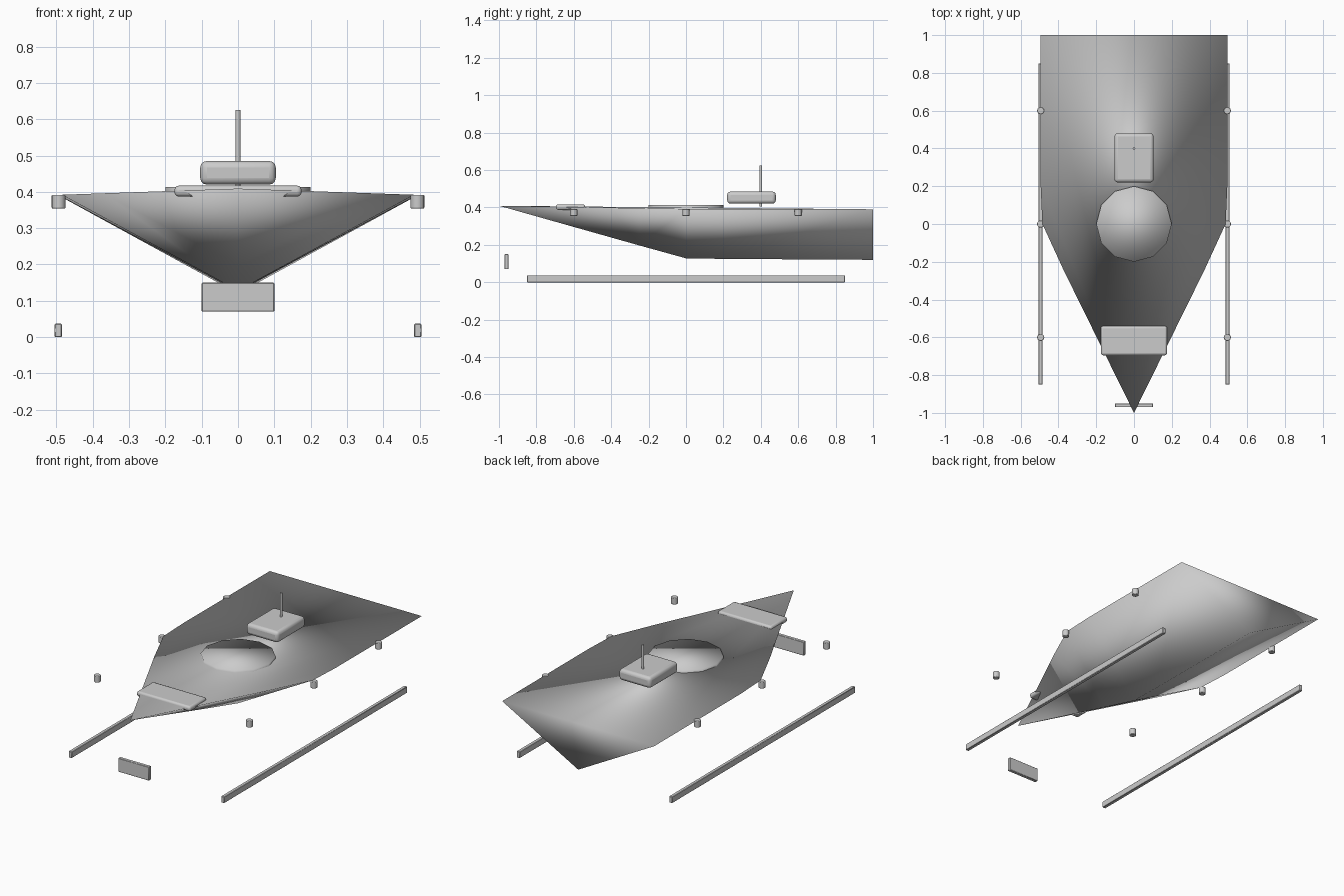
import bpy, bmesh, math

if "Cube" in bpy.data.objects:
    bpy.data.objects.remove(bpy.data.objects["Cube"])


def finish(obj, bevel=0.0, segments=3, angle=None):
    bpy.ops.object.select_all(action='DESELECT')
    obj.select_set(True)
    bpy.context.view_layer.objects.active = obj
    if bevel:
        m = obj.modifiers.new("bevel", 'BEVEL')
        m.width, m.segments = bevel, segments
        m.limit_method = 'ANGLE'
    if angle is None:
        bpy.ops.object.shade_smooth()
    else:
        bpy.ops.object.shade_smooth_by_angle(angle=math.radians(angle))
    return obj


def box(name, lo, hi, bevel=0.0, segments=3):
    bpy.ops.mesh.primitive_cube_add(size=1, location=[(a + b) / 2 for a, b in zip(lo, hi)])
    obj = bpy.context.object
    obj.name = name
    obj.scale = [b - a for a, b in zip(lo, hi)]
    bpy.ops.object.transform_apply(location=False, rotation=False, scale=True)
    return finish(obj, bevel, segments, 40)


def rod(name, x, y, z0, z1, radius, sides, bevel=0.0, angle=40):
    bpy.ops.mesh.primitive_cylinder_add(vertices=sides, radius=radius, depth=z1 - z0,
                                        location=(x, y, (z0 + z1) / 2))
    obj = bpy.context.object
    obj.name = name
    return finish(obj, bevel, 2, angle)


# Hull: V-shaped stations (y, half width, sheer z, keel z) running aft from the bow point
stations = [(-0.25, 0.37, 0.396, 0.197), (0.0, 0.485, 0.392, 0.128),
            (0.2, 0.494, 0.391, 0.125), (1.0, 0.494, 0.390, 0.120)]
bm = bmesh.new()
bow = bm.verts.new((0, -1, 0.409))
rows = [[bm.verts.new(p) for p in ((-w, y, s), (0, y, k), (w, y, s))]
        for y, w, s, k in stations]
first, last = rows[0], rows[-1]
for i in (0, 1):
    bm.faces.new((bow, first[i], first[i + 1]))
    for a, b in zip(rows, rows[1:]):
        bm.faces.new((a[i], b[i], b[i + 1], a[i + 1]))
# Deck fan from the bow, then the transom
for a, b in zip(rows, rows[1:]):
    bm.faces.new((bow, a[0], b[0]))
    bm.faces.new((bow, a[2], b[2]))
bm.faces.new((bow, last[0], last[2]))
bm.faces.new(last)
bmesh.ops.recalc_face_normals(bm, faces=bm.faces[:])
mesh = bpy.data.meshes.new("hull")
bm.to_mesh(mesh)
bm.free()
hull = bpy.data.objects.new("hull", mesh)
bpy.context.collection.objects.link(hull)
finish(hull)

# Round cockpit cover, cabin, antenna, foredeck plate and bow board
rod("cockpit_cover", 0, 0, 0.37, 0.413, 0.2, 12, angle=None)
box("cabin", (-0.104, 0.22, 0.42), (0.104, 0.48, 0.485), 0.018)
rod("antenna", 0, 0.4, 0.405, 0.625, 0.007, 12)
box("foredeck_plate", (-0.175, -0.695, 0.387), (0.175, -0.54, 0.417), 0.012)
box("bow_board", (-0.1, -0.97, 0.07), (0.1, -0.95, 0.15), 0.002, 1)

# Side rails and fenders, mirrored left and right
for side, sx in (("left", -1), ("right", 1)):
    x = sx * 0.495
    box(f"{side}_rail", (x - 0.01, -0.85, 0), (x + 0.01, 0.85, 0.037), 0.002, 1)
    for i, y in enumerate((-0.6, 0.0, 0.6)):
        rod(f"{side}_fender_{i + 1}", sx * 0.494, y, 0.354, 0.392, 0.019, 16, 0.003)
